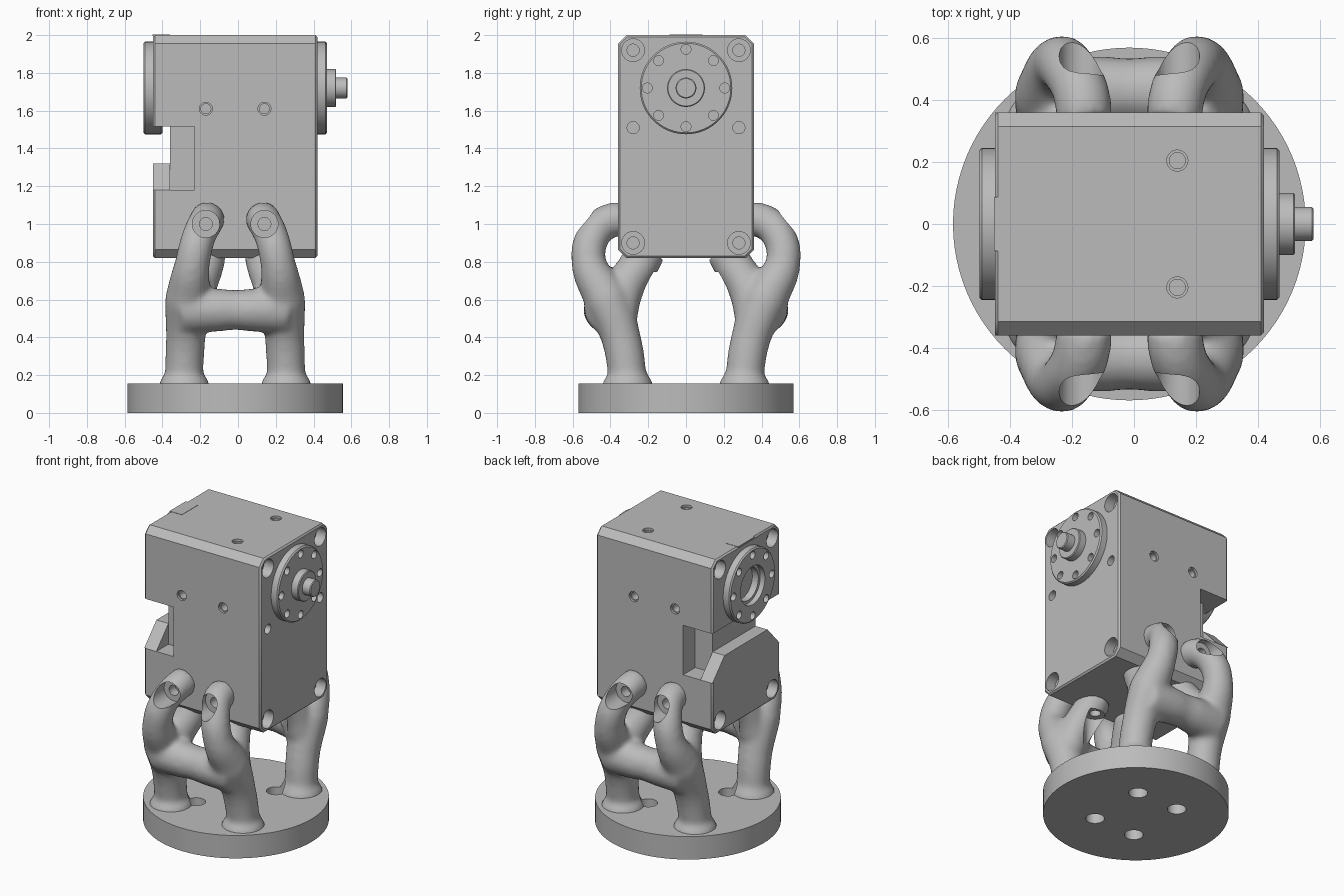
import bpy, bmesh
from math import cos, sin, pi
from mathutils import Matrix, Vector

cube = bpy.data.objects.get("Cube")
if cube:
    bpy.data.objects.remove(cube)

grey = bpy.data.materials.new("machined_grey")
grey.use_nodes = True
grey.diffuse_color = (0.5, 0.5, 0.5, 1)
grey.node_tree.nodes["Principled BSDF"].inputs["Base Color"].default_value = (0.5, 0.5, 0.5, 1)

MID = -0.015          # centre line of the stand in x
HOLE_X = 0.155        # screw offsets from the centre line
HOLE_Y = 0.205
HUB_Z = 1.72
ROT = {"x": Matrix.Rotation(pi / 2, 4, "Y"), "y": Matrix.Rotation(-pi / 2, 4, "X"), "z": Matrix()}


def add_cyl(bm, axis, centre, r, a, b, seg=40):
    """Cylinder from a to b along an axis; centre gives the other two coordinates."""
    u, v = centre
    m = (a + b) / 2
    pos = {"x": (m, u, v), "y": (u, m, v), "z": (u, v, m)}[axis]
    bmesh.ops.create_cone(bm, cap_ends=True, segments=seg, radius1=r, radius2=r,
                          depth=abs(b - a), matrix=Matrix.Translation(pos) @ ROT[axis])


def add_prism(bm, outline, x0, x1):
    """Extrude a (y, z) outline along x."""
    face = bm.faces.new([bm.verts.new((x0, y, z)) for y, z in outline])
    ext = bmesh.ops.extrude_face_region(bm, geom=[face])["geom"]
    bmesh.ops.translate(bm, verts=[g for g in ext if isinstance(g, bmesh.types.BMVert)],
                        vec=(x1 - x0, 0, 0))


def add_box(bm, x0, x1, y0, y1, z0, z1):
    add_prism(bm, [(y0, z0), (y1, z0), (y1, z1), (y0, z1)], x0, x1)


def to_object(bm, name):
    bmesh.ops.recalc_face_normals(bm, faces=bm.faces)
    mesh = bpy.data.meshes.new(name)
    bm.to_mesh(mesh)
    bm.free()
    mesh.materials.append(grey)
    ob = bpy.data.objects.new(name, mesh)
    bpy.context.collection.objects.link(ob)
    return ob


def cut(ob, cutter):
    mod = ob.modifiers.new("cut", "BOOLEAN")
    mod.operation, mod.solver = "DIFFERENCE", "EXACT"
    mod.use_self = True
    mod.object = cutter


def finish(ob, *cutters, angle=35):
    """Apply the modifiers, drop the cutters and shade."""
    dg = bpy.context.evaluated_depsgraph_get()
    mesh = bpy.data.meshes.new_from_object(ob.evaluated_get(dg))
    ob.modifiers.clear()
    ob.data = mesh
    mesh.materials.clear()
    mesh.materials.append(grey)
    for c in cutters:
        bpy.data.objects.remove(c)
    bpy.ops.object.select_all(action="DESELECT")
    ob.select_set(True)
    bpy.context.view_layer.objects.active = ob
    bpy.ops.object.shade_smooth_by_angle(angle=angle * pi / 180)


def bevel_rims(bm, width, test):
    edges = [e for e in bm.edges if test(e)]
    bmesh.ops.bevel(bm, geom=edges, offset=width, segments=1, affect="EDGES")


def is_rim(e):
    return abs(e.verts[0].co.x - e.verts[1].co.x) < 1e-4


def bolt_circle(bm, a, b):
    for i in range(8):
        t = i * pi / 4
        add_cyl(bm, "x", (0.205 * cos(t), HUB_Z + 0.205 * sin(t)), 0.026, a, b, 24)


# Motor housing: chamfered block
bm = bmesh.new()
w, lo, hi, c = 0.36, 0.82, 2.0, 0.045
add_prism(bm, [(w - c, lo), (w, lo + c), (w, hi - c), (w - c, hi),
               (c - w, hi), (-w, hi - c), (-w, lo + c), (c - w, lo)], -0.45, 0.42)
bevel_rims(bm, 0.01, is_rim)
housing = to_object(bm, "motor_housing")

# Connector notch: through-cut leaving a central core
bm = bmesh.new()
add_box(bm, -0.6, -0.36, -0.5, 0.5, 1.18, 1.515)
for s in (-1, 1):
    add_box(bm, -0.37, -0.23, s * 0.23, s * 0.5, 1.18, 1.515)
notch = to_object(bm, "notch_cutter")
cut(housing, notch)

# Screw holes in every housing face
bm = bmesh.new()
for s in (-1, 1):
    for z in (0.90, 1.92):
        for face, inward in ((0.42, -1), (-0.45, 1)):
            add_cyl(bm, "x", (s * 0.28, z), 0.06, face - inward * 0.05, face + inward * 0.07)
            add_cyl(bm, "x", (s * 0.28, z), 0.032, face, face + inward * 0.16)
    add_cyl(bm, "x", (s * 0.28, 1.51), 0.032, 0.34, 0.5)
    for z, x in ((1.61, MID - HOLE_X), (1.61, MID + HOLE_X)):
        add_cyl(bm, "y", (x, z), 0.034, s * 0.345, s * 0.5)
        add_cyl(bm, "y", (x, z), 0.026, s * 0.27, s * 0.4)
    add_cyl(bm, "z", (MID + HOLE_X, s * HOLE_Y), 0.034, 1.985, 2.1)
    add_cyl(bm, "z", (MID + HOLE_X, s * HOLE_Y), 0.026, 1.9, 2.05)
add_cyl(bm, "x", (0, HUB_Z), 0.14, -0.6, -0.41)
holes = to_object(bm, "hole_cutter")
cut(housing, holes)
finish(housing, notch, holes)

# Raised tongue inside the notch and flush cover on top
bm = bmesh.new()
add_prism(bm, [(-0.36, 1.18), (0.36, 1.18), (0.23, 1.32), (-0.23, 1.32)], -0.45, -0.36)
to_object(bm, "connector_tongue")
bm = bmesh.new()
add_box(bm, -0.452, -0.36, -0.087, 0.087, 1.995, 2.002)
to_object(bm, "top_cover")

# Output flange, hub and shaft
bm = bmesh.new()
add_cyl(bm, "x", (0, HUB_Z), 0.245, 0.41, 0.47, 72)
bevel_rims(bm, 0.008, is_rim)
flange = to_object(bm, "output_flange")
bm = bmesh.new()
bolt_circle(bm, 0.43, 0.5)
bolts = to_object(bm, "bolt_cutter")
cut(flange, bolts)
finish(flange, bolts)
for name, r, a, b in (("output_hub", 0.1, 0.46, 0.52), ("output_shaft", 0.055, 0.51, 0.58)):
    bm = bmesh.new()
    add_cyl(bm, "x", (0, HUB_Z), r, a, b, 48)
    bevel_rims(bm, 0.005, is_rim)
    finish(to_object(bm, name))

# Rear flange with a stepped bore
bm = bmesh.new()
add_cyl(bm, "x", (0, HUB_Z), 0.245, -0.5, -0.4, 72)
bevel_rims(bm, 0.008, is_rim)
rear = to_object(bm, "rear_flange")
bm = bmesh.new()
bolt_circle(bm, -0.55, -0.46)
add_cyl(bm, "x", (0, HUB_Z), 0.13, -0.55, -0.465, 48)
add_cyl(bm, "x", (0, HUB_Z), 0.11, -0.5, -0.42, 48)
bore = to_object(bm, "bore_cutter")
cut(rear, bore)
finish(rear, bore)

# Round base with four screw holes
bm = bmesh.new()
add_cyl(bm, "z", (MID, 0), 0.57, 0, 0.155, 96)
base = to_object(bm, "base_disc")
bm = bmesh.new()
for sx in (-1, 1):
    for sy in (-1, 1):
        add_cyl(bm, "z", (MID + sx * HOLE_X, sy * HOLE_Y), 0.058, -0.1, 0.3)
base_holes = to_object(bm, "base_hole_cutter")
cut(base, base_holes)
finish(base, base_holes)


def add_tube(bm, points):
    """Sweep a round section along (x, y, z, radius) points."""
    curve = bpy.data.curves.new("path", "CURVE")
    curve.dimensions = "3D"
    curve.bevel_depth, curve.bevel_resolution = 1, 8
    curve.use_fill_caps = True
    sp = curve.splines.new("BEZIER")
    sp.bezier_points.add(len(points) - 1)
    for bp, (x, y, z, r) in zip(sp.bezier_points, points):
        bp.co, bp.radius = Vector((x, y, z)), r
        bp.handle_left_type = bp.handle_right_type = "AUTO"
    ob = bpy.data.objects.new("path", curve)
    bpy.context.collection.objects.link(ob)
    dg = bpy.context.evaluated_depsgraph_get()
    mesh = bpy.data.meshes.new_from_object(ob.evaluated_get(dg))
    bm.from_mesh(mesh)
    bpy.data.objects.remove(ob)
    bpy.data.meshes.remove(mesh)


# Organic legs: x offset from centre line, y distance, height, radius
ARM = [(0.27, 0.31, 0.10, 0.14), (0.27, 0.31, 0.16, 0.135), (0.27, 0.312, 0.21, 0.102),
       (0.262, 0.345, 0.40, 0.105), (0.25, 0.42, 0.60, 0.122), (0.225, 0.515, 0.80, 0.092),
       (0.19, 0.49, 0.94, 0.09), (0.155, 0.42, 1.01, 0.092), (0.145, 0.33, 1.03, 0.092)]
PRONG = [(0.25, 0.36, 0.50, 0.10), (0.205, 0.325, 0.66, 0.105), (0.16, 0.24, 0.80, 0.105),
         (0.15, 0.21, 0.86, 0.105)]
BRIDGE = [(0.26, 0.40, 0.55, 0.14), (0.13, 0.425, 0.545, 0.118), (0, 0.43, 0.545, 0.106),
          (-0.13, 0.425, 0.545, 0.118), (-0.26, 0.40, 0.55, 0.14)]

for side, name in ((-1, "front_legs"), (1, "back_legs")):
    bm = bmesh.new()
    cutter_bm = bmesh.new()
    for sx in (-1, 1):
        for path in (ARM, PRONG):
            add_tube(bm, [(MID + sx * x, side * y, z, r) for x, y, z, r in path])
        hx = MID + sx * HOLE_X
        # Screw seats at the arm tip, under the housing and at the foot
        add_cyl(cutter_bm, "y", (hx, 1.0), 0.072, side * 0.445, side * 0.75)
        add_cyl(cutter_bm, "y", (hx, 1.0), 0.034, side * 0.38, side * 0.6)
        add_cyl(cutter_bm, "z", (hx, side * HOLE_Y), 0.072, 0.745, 0.5)
        add_cyl(cutter_bm, "z", (hx, side * HOLE_Y), 0.034, 0.81, 0.6)
        add_cyl(cutter_bm, "z", (hx, side * HOLE_Y), 0.058, 0.0, 0.3)
    add_tube(bm, [(MID + x, side * y, z, r) for x, y, z, r in BRIDGE])
    bmesh.ops.remove_doubles(bm, verts=bm.verts, dist=1e-5)
    legs = to_object(bm, name)
    seats = to_object(cutter_bm, "seat_cutter")
    remesh = legs.modifiers.new("blend", "REMESH")
    remesh.mode, remesh.voxel_size = "VOXEL", 0.015
    soften = legs.modifiers.new("soften", "SMOOTH")
    soften.factor, soften.iterations = 0.5, 14
    cut(legs, seats)
    finish(legs, seats, angle=40)
